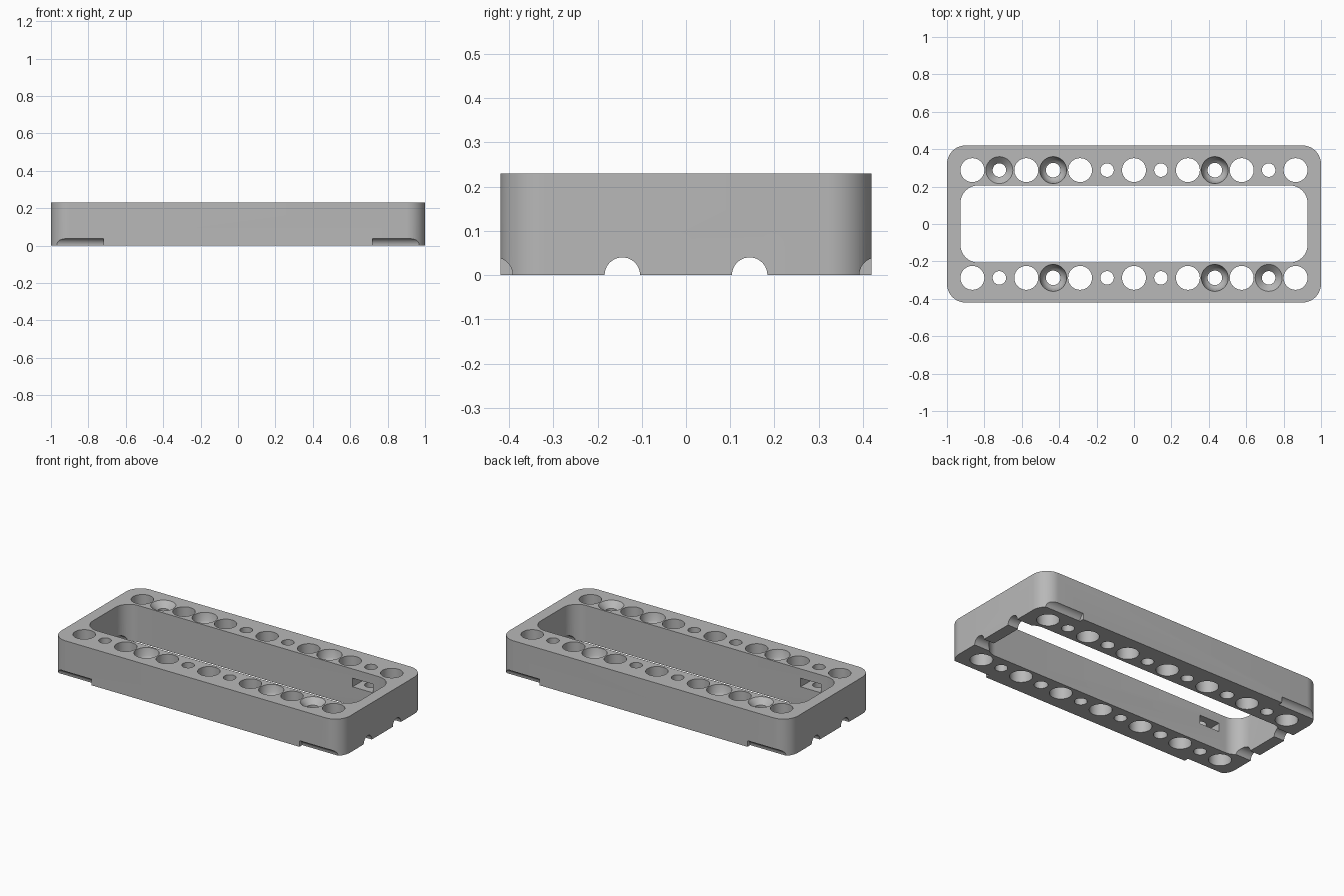
import bpy, bmesh, math
from mathutils import Matrix, Vector

cube = bpy.data.objects.get("Cube")
if cube:
    bpy.data.objects.remove(cube, do_unlink=True)

LENGTH, WIDTH, HEIGHT = 2.0, 0.84, 0.23
PITCH = 0.144          # hole spacing
ROW = 2 * PITCH        # distance of each hole row from the centre
WINDOW_Y = 0.206

grey = bpy.data.materials.new("plain grey")
grey.use_nodes = True
colour = (0.48, 0.48, 0.48, 1)
grey.diffuse_color = colour
grey.node_tree.nodes["Principled BSDF"].inputs["Base Color"].default_value = colour


def make_object(name, bm):
    bmesh.ops.recalc_face_normals(bm, faces=bm.faces)
    mesh = bpy.data.meshes.new(name)
    bm.to_mesh(mesh)
    bm.free()
    mesh.materials.append(grey)
    obj = bpy.data.objects.new(name, mesh)
    bpy.context.collection.objects.link(obj)
    return obj


def loft(bm, rings):
    """Closed solid through a stack of matching rings."""
    rows = [[bm.verts.new(p) for p in ring] for ring in rings]
    n = len(rows[0])
    for a, b in zip(rows, rows[1:]):
        for i in range(n):
            j = (i + 1) % n
            bm.faces.new((a[i], a[j], b[j], b[i]))
    bm.faces.new(rows[0][::-1])
    bm.faces.new(rows[-1])


def rounded_rect(hx, hy, r, z, steps=12):
    pts = []
    for k, (sx, sy) in enumerate(((1, 1), (-1, 1), (-1, -1), (1, -1))):
        for s in range(steps + 1):
            a = (k + s / steps) * math.pi / 2
            pts.append(Vector((sx * (hx - r) + r * math.cos(a),
                               sy * (hy - r) + r * math.sin(a), z)))
    return pts


def lathe(bm, x, y, profile, sides=40):
    """Upright turned solid; profile is (radius, z) pairs."""
    loft(bm, [[Vector((x + r * math.cos(t), y + r * math.sin(t), z))
               for t in (2 * math.pi * i / sides for i in range(sides))]
              for r, z in profile])


def rod(bm, x0, x1, y, r):
    """Cylinder lying along x on the base plane."""
    turn = Matrix.Translation(((x0 + x1) / 2, y, 0)) @ Matrix.Rotation(math.pi / 2, 4, 'Y')
    bmesh.ops.create_cone(bm, cap_ends=True, segments=40, radius1=r, radius2=r,
                          depth=x1 - x0, matrix=turn)


# Rounded block
bm = bmesh.new()
loft(bm, [rounded_rect(LENGTH / 2, WIDTH / 2, 0.1, z) for z in (0, HEIGHT)])
frame = make_object("mounting_frame", bm)

# Large central opening
bm = bmesh.new()
loft(bm, [rounded_rect(0.928, WINDOW_Y, 0.095, z) for z in (-0.1, HEIGHT + 0.1)])
window = make_object("window_cutter", bm)

# Two rows of alternating wide, narrow and countersunk holes
LOW, HIGH = -0.1, HEIGHT + 0.1
WIDE = [(0.064, LOW), (0.064, HIGH)]
NARROW = [(0.036, LOW), (0.036, HIGH)]
SHALLOW = [(0.036, LOW), (0.036, HEIGHT - 0.036), (0.072, HEIGHT), (0.072, HIGH)]
DEEP = [(0.039, LOW), (0.039, HEIGHT - 0.075), (0.052, HEIGHT - 0.066),
        (0.064, HEIGHT - 0.045), (0.072, HEIGHT), (0.072, HIGH)]
bm = bmesh.new()
for side in (-1, 1):
    for i in range(-6, 7):
        if i % 2 == 0:
            profile = WIDE
        elif abs(i) == 3:
            profile = DEEP
        elif i * side == -5:
            profile = SHALLOW
        else:
            profile = NARROW
        lathe(bm, i * PITCH, side * ROW, profile)
holes = make_object("hole_cutter", bm)

# Nut pockets opening into the window at opposite corners
bm = bmesh.new()
for side in (-1, 1):
    half, point = 0.07, 0.07 / math.cos(math.pi / 6)
    outline = [(-half, WINDOW_Y - ROW - 0.05), (half, WINDOW_Y - ROW - 0.05),
               (half, point / 2), (0, point), (-half, point / 2)]
    loft(bm, [[Vector((side * (5 * PITCH + u), side * (ROW + v), z)) for u, v in outline]
              for z in (0.118, 0.172)])
pockets = make_object("nut_pocket_cutter", bm)

# Round grooves under the ends and along the lower outer corners
bm = bmesh.new()
for end in (-1, 1):
    for side in (-1, 1):
        for y, inner in ((PITCH, 0.85), (3 * PITCH, 5 * PITCH)):
            x0, x1 = sorted((end * inner, end * 1.1))
            rod(bm, x0, x1, side * y, 0.04)
grooves = make_object("groove_cutter", bm)

# Cut everything out and keep only the finished frame
cutters = (window, holes, pockets, grooves)
for cutter in cutters:
    cutter.hide_render = True
    mod = frame.modifiers.new(cutter.name, 'BOOLEAN')
    mod.operation = 'DIFFERENCE'
    mod.solver = 'EXACT'
    mod.object = cutter
bpy.context.view_layer.update()
depsgraph = bpy.context.evaluated_depsgraph_get()
result = bpy.data.meshes.new_from_object(frame.evaluated_get(depsgraph))
frame.modifiers.clear()
frame.data = result
result.materials.clear()
result.materials.append(grey)
for poly in result.polygons:
    poly.material_index = 0
for cutter in cutters:
    bpy.data.objects.remove(cutter, do_unlink=True)

bpy.ops.object.select_all(action='DESELECT')
frame.select_set(True)
bpy.context.view_layer.objects.active = frame
bpy.ops.object.shade_smooth_by_angle(angle=math.radians(30))
